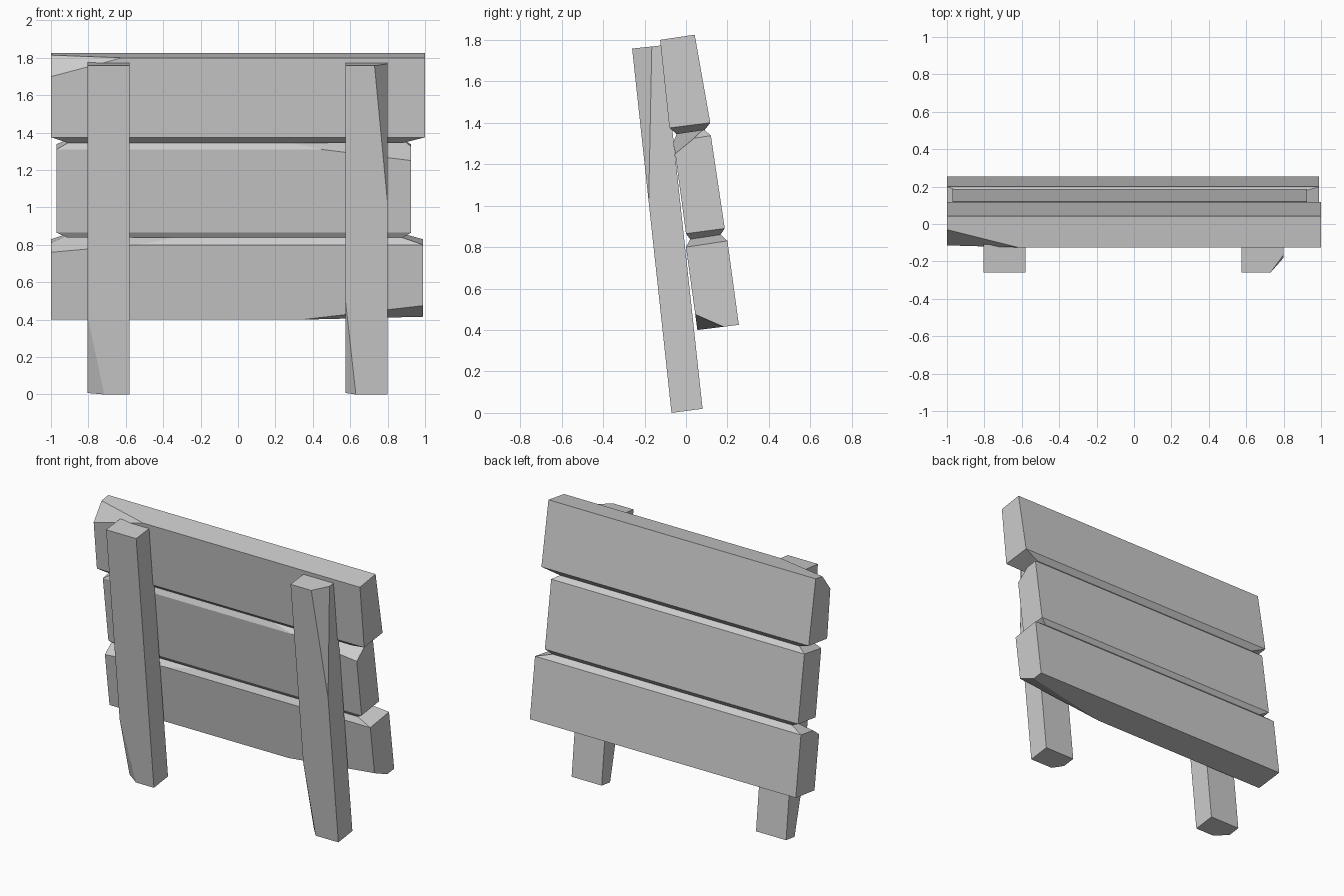
import bpy, bmesh
from mathutils import Vector

if "Cube" in bpy.data.objects:
    bpy.data.objects.remove(bpy.data.objects["Cube"])


def ring(x0, x1, front, back):
    """Four corners of a slanted rectangular section; front and back are (y, z)."""
    return [(x, *p) for x in (x0, x1) for p in (front, back)]


def carved(name, rings, chips):
    """Convex block through the rings, with corners sliced off by 3-point planes."""
    bm = bmesh.new()
    for r in rings:
        for co in r:
            bm.verts.new(co)
    bmesh.ops.convex_hull(bm, input=bm.verts[:])
    bmesh.ops.dissolve_limit(bm, angle_limit=0.02, verts=bm.verts[:], edges=bm.edges[:])
    centre = sum((v.co for v in bm.verts), Vector()) / len(bm.verts)
    for chip in chips:
        a, b, c = map(Vector, chip)
        n = (b - a).cross(c - a).normalized()
        if n.dot(centre - a) > 0:
            n.negate()
        bmesh.ops.bisect_plane(bm, geom=bm.verts[:] + bm.edges[:] + bm.faces[:],
                               plane_co=a, plane_no=n, clear_outer=True)
        bmesh.ops.holes_fill(bm, edges=[e for e in bm.edges if e.is_boundary], sides=0)
    bmesh.ops.recalc_face_normals(bm, faces=bm.faces[:])
    me = bpy.data.meshes.new(name)
    bm.to_mesh(me)
    bm.free()
    bpy.context.collection.objects.link(bpy.data.objects.new(name, me))


# Narrow necks where neighbouring planks meet
low_neck = ring(-0.91, 0.88, (0.02, 0.838), (0.167, 0.86))
high_neck = ring(-0.91, 0.88, (-0.045, 1.345), (0.09, 1.365))

# Planks, bottom to top
carved("bottom_plank",
       [ring(-1, 0.99, (0.055, 0.40), (0.255, 0.425)),
        ring(-1, 0.99, (0.0, 0.80), (0.20, 0.83)), low_neck],
       [[(0.34, 0.055, 0.40), (0.99, 0.045, 0.475), (0.99, 0.18, 0.416)],
        [(-1, 0.005, 0.76), (-0.55, 0.0, 0.80), (-1, 0.07, 0.811)]])
carved("middle_plank",
       [low_neck, ring(-0.97, 0.925, (0.0, 0.865), (0.187, 0.89)),
        ring(-0.97, 0.925, (-0.06, 1.31), (0.12, 1.338)), high_neck],
       [[(0.925, -0.053, 1.25), (0.45, -0.06, 1.31), (0.925, 0.04, 1.326)]])
carved("top_plank",
       [high_neck, ring(-1, 1, (-0.08, 1.375), (0.117, 1.40)),
        ring(-1, 1, (-0.125, 1.80), (0.042, 1.825))],
       [[(-1, -0.114, 1.70), (-0.62, -0.125, 1.80), (-1, -0.03, 1.814)]])

# Leaning posts in front of the planks
def post(name, x0, x1, chips):
    carved(name, [ring(x0, x1, (-0.07, 0.0), (0.08, 0.02)),
                  ring(x0, x1, (-0.26, 1.758), (-0.11, 1.774))], chips)


post("left_post", -0.805, -0.58,
     [[(-0.805, -0.115, 0.42), (-0.715, -0.07, 0.0), (-0.805, -0.01, 0.008)]])
post("right_post", 0.575, 0.80,
     [[(0.575, -0.124, 0.50), (0.63, -0.07, 0.0), (0.575, -0.01, 0.008)],
      [(0.73, -0.26, 1.758), (0.80, -0.18, 1.02), (0.80, -0.165, 1.768)]])
